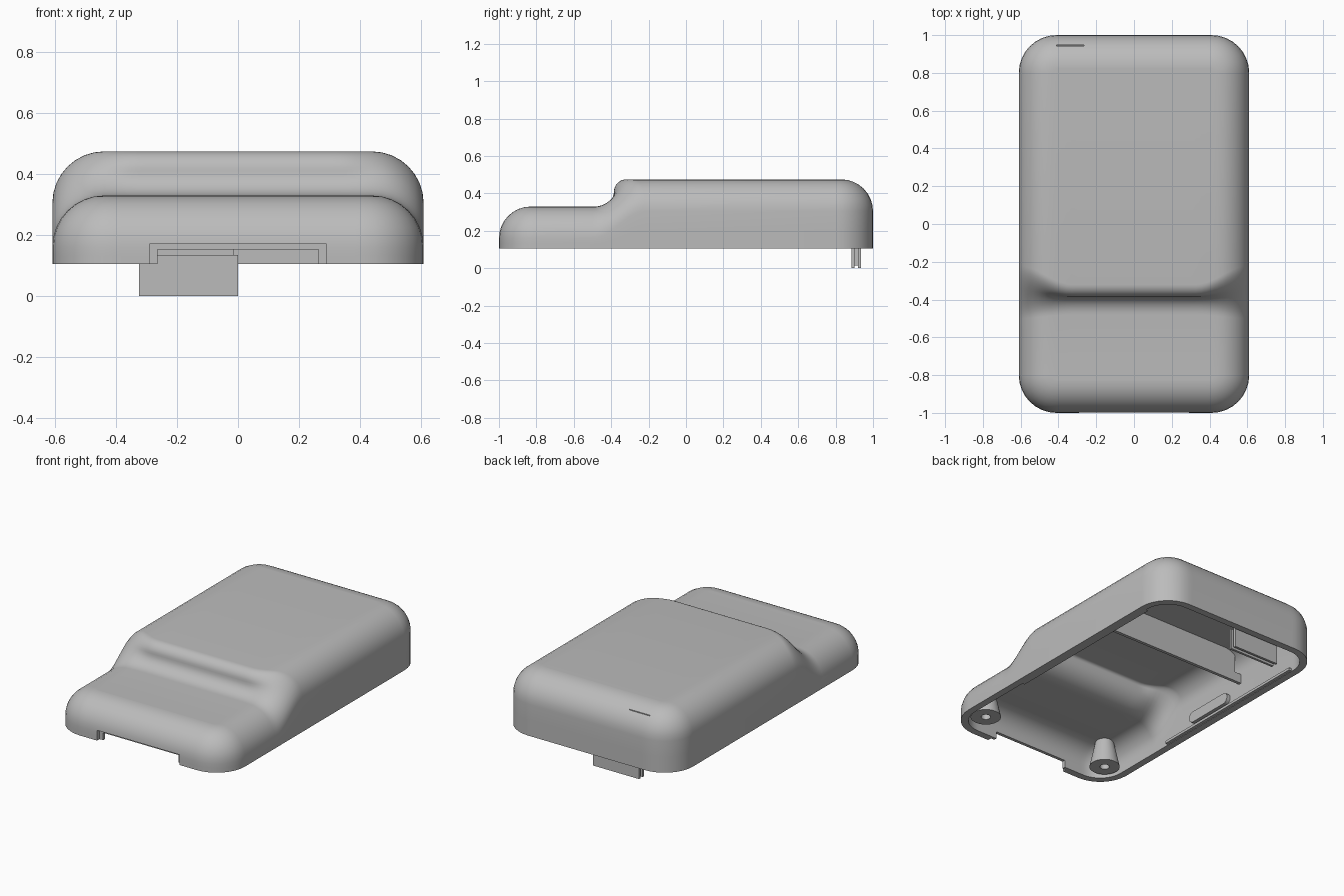
import bpy, bmesh
from math import sin, cos, asin, pi, radians
from mathutils import Matrix

cube = bpy.data.objects.get("Cube")
if cube:
    bpy.data.objects.remove(cube)

gray = bpy.data.materials.new("light_gray_plastic")
gray.use_nodes = True
gray.diffuse_color = (0.5, 0.5, 0.5, 1)
gray.node_tree.nodes["Principled BSDF"].inputs["Base Color"].default_value = (0.5, 0.5, 0.5, 1)

HALF_X, HALF_Y, ROUND, CORNER, RIM = 0.61, 1.0, 0.17, 0.2, 0.105
LOW, HIGH, STEP_Z, WALL = 0.33, 0.475, 0.41, 0.045
CORE_X, CORE_Y, CORE_R = HALF_X - ROUND, HALF_Y - ROUND, CORNER - ROUND
COLS, ARC = 32, 8


def finish(bm, name):
    bmesh.ops.recalc_face_normals(bm, faces=bm.faces)
    mesh = bpy.data.meshes.new(name)
    bm.to_mesh(mesh)
    bm.free()
    ob = bpy.data.objects.new(name, mesh)
    bpy.context.collection.objects.link(ob)
    mesh.materials.append(gray)
    return ob


def box(name, x, y, z):
    bm = bmesh.new()
    bmesh.ops.create_cube(bm, size=1)
    for v in bm.verts:
        for i, (a, b) in enumerate((x, y, z)):
            v.co[i] = a if v.co[i] < 0 else b
    return finish(bm, name)


def cone(name, centre, r1, r2, z1, z2):
    bm = bmesh.new()
    bmesh.ops.create_cone(bm, cap_ends=True, segments=32, radius1=r1, radius2=r2, depth=z2 - z1,
                          matrix=Matrix.Translation((*centre, (z1 + z2) / 2)))
    return finish(bm, name)


def select(ob):
    bpy.ops.object.select_all(action='DESELECT')
    ob.select_set(True)
    bpy.context.view_layer.objects.active = ob


def cut(ob, cutter):
    mod = ob.modifiers.new("cut", 'BOOLEAN')
    mod.operation, mod.solver, mod.object = 'DIFFERENCE', 'EXACT', cutter
    select(ob)
    bpy.ops.object.modifier_apply(modifier=mod.name)
    bpy.data.objects.remove(cutter)


def smooth(ob):
    select(ob)
    bpy.ops.object.shade_smooth_by_angle(angle=radians(30))


def rows(t):
    """Rows from front to back: mid y, edge y, height, half width, normal angle."""
    low, high = LOW - t, HIGH - t
    out = []
    for i in range(ARC + 1):
        a = -pi / 2 * (1 - i / ARC)
        y = -(CORE_Y - CORE_R) + CORE_R * sin(a)
        out.append((y, y, low, CORE_X - CORE_R + CORE_R * cos(a), a))
    # S-shaped step, crisp in the middle and gentler at the sides
    r1, r2 = 0.095 + t, 0.065 - t
    step = [(-0.48 + r1 * sin(a), STEP_Z - (STEP_Z - low) * cos(a))
            for a in (pi / 2 * i / ARC for i in range(ARC + 1))]
    step += [(-0.32 - r2 * cos(a), STEP_Z + (high - STEP_Z) * sin(a))
             for a in (pi / 2 * i / ARC for i in range(1, ARC + 1))]
    for y, z in step:
        s = max(0, min(1, (z - low) / (high - low)))
        out.append((y, -0.5 + 0.28 * (0.5 - sin(asin(1 - 2 * s) / 3)), z, CORE_X, 0))
    return out + [(-y, -y, high, w, -a) for y, _, _, w, a in out[:ARC + 1][::-1]]


def skin(bm, t):
    """One skin of the cover, offset inward by t; returns its bottom loop."""
    table, r = rows(t), ROUND - t

    def vert(row, x, dy, z):
        k = max(0, min(1, (abs(x) - 0.33) / (HALF_X - t - 0.33)))
        k = k * k * (3 - 2 * k)
        return bm.verts.new((x, row[0] * (1 - k) + row[1] * k + dy, z))

    grid = [[vert(row, row[3] * (2 * c / COLS - 1), 0, row[2]) for c in range(COLS + 1)]
            for row in table]
    for a, b in zip(grid, grid[1:]):
        for c in range(COLS):
            bm.faces.new((a[c], a[c + 1], b[c + 1], b[c]))
    n = len(table)
    edge = [(0, c) for c in range(COLS + 1)] + [(i, COLS) for i in range(1, n)]
    edge += [(n - 1, c) for c in range(COLS - 1, -1, -1)] + [(i, 0) for i in range(n - 2, 0, -1)]
    loop = [grid[i][c] for i, c in edge]
    # rounded shoulder, then the straight wall
    for j in range(1, ARC + 3):
        a = min(j / ARC, 1) * pi / 2
        ring = []
        for i, c in edge:
            row = table[i]
            u = 2 * c / COLS - 1
            nx = cos(row[4]) * (1 if u > 0 else -1)
            z = RIM if j == ARC + 2 else row[2] - r + r * cos(a)
            if j == ARC + 1:
                z = (z + RIM) / 2
            ring.append(vert(row, row[3] * u + nx * r * sin(a), sin(row[4]) * r * sin(a), z))
        bridge(bm, loop, ring)
        loop = ring
    return loop


def bridge(bm, a, b):
    for i in range(len(a)):
        bm.faces.new((a[i - 1], a[i], b[i], b[i - 1]))


# Hollow cover
bm = bmesh.new()
bridge(bm, skin(bm, 0), skin(bm, WALL))
cover = finish(bm, "cover")

# Stepped front notch and thin rear slit
cut(cover, box("notch_outer", (-0.29, 0.29), (-1.1, -0.975), (0, 0.17)))
cut(cover, box("notch_inner", (-0.265, 0.265), (-1.1, -0.9), (0, 0.152)))
cut(cover, box("slit", (-0.41, -0.265), (0.943, 0.947), (0.41, 0.5)))
smooth(cover)

# Grooved latch under the rear edge
for name, y in (("latch_front_plate", 0.885), ("latch_back_plate", 0.92)):
    box(name, (-0.325, 0), (y, y + 0.015), (0, 0.135))
box("latch_core", (-0.31, -0.015), (0.9, 0.92), (0.015, 0.15))
box("latch_mount", (-0.31, -0.015), (0.9, 0.965), (0.125, 0.17))

# Cross rib under the roof
box("cross_rib", (-0.575, 0.575), (0.295, 0.315), (0.23, 0.29))
box("cross_rib_top", (-0.52, 0.52), (0.295, 0.315), (0.29, 0.44))

# Inside of the side walls
for s, side in ((-1, "right"), (1, "left")):
    x = sorted((s * 0.545, s * 0.575))
    box(side + "_rail", x, (-0.36, 0.78), (0.108, 0.125))
    # Screw boss in the front corner
    spot = (s * 0.46, -0.82)
    boss = cone(side + "_screw_boss", spot, 0.09, 0.055, 0.12, 0.285)
    cut(boss, cone("screw_hole", spot, 0.028, 0.028, 0.05, 0.2))
    smooth(boss)

# Rounded pad on the right wall
bm = bmesh.new()
for y in (-0.1, 0.18):
    bmesh.ops.create_cone(bm, cap_ends=True, segments=24, radius1=0.035, radius2=0.035, depth=0.04,
                          matrix=Matrix.Translation((-0.56, y, 0.175)) @ Matrix.Rotation(pi / 2, 4, 'Y'))
hull = bmesh.ops.convex_hull(bm, input=bm.verts)
bmesh.ops.delete(bm, geom=list({g for g in hull["geom_interior"] + hull["geom_unused"]
                               if isinstance(g, bmesh.types.BMVert)}), context='VERTS')
smooth(finish(bm, "side_pad"))
